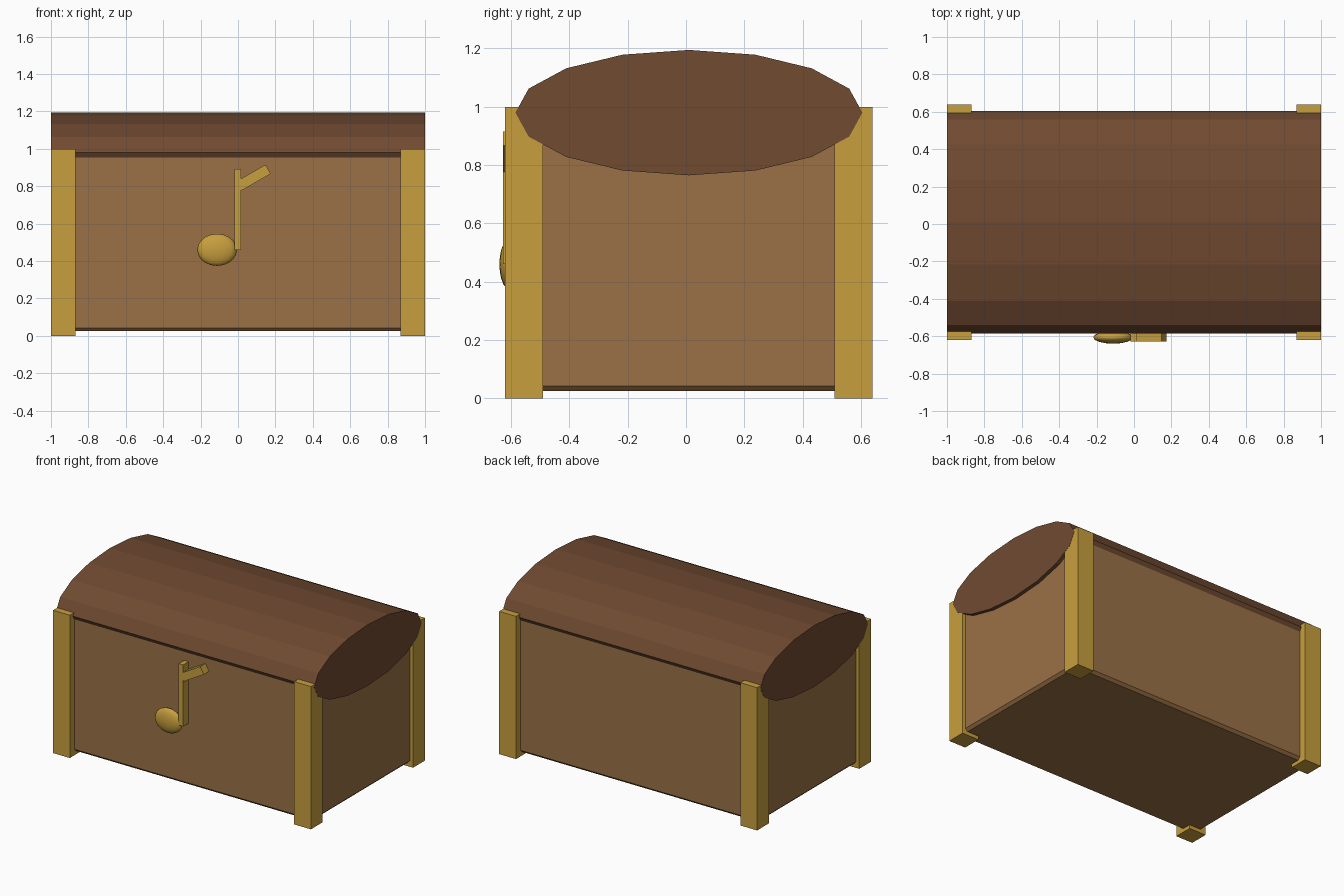
import bpy, math
from mathutils import Vector

if "Cube" in bpy.data.objects:
    bpy.data.objects.remove(bpy.data.objects["Cube"])


def material(name, rgb):
    m = bpy.data.materials.new(name)
    m.diffuse_color = (*rgb, 1)
    m.use_nodes = True
    m.node_tree.nodes["Principled BSDF"].inputs["Base Color"].default_value = m.diffuse_color
    return m


gold = material("gold", (0.578, 0.347, 0.048))
wood = material("light wood", (0.328, 0.165, 0.061))
dark_wood = material("dark wood", (0.162, 0.069, 0.031))


def box(name, centre, size, mat, tilt=0.0):
    bpy.ops.mesh.primitive_cube_add(size=1, location=centre, rotation=(0, tilt, 0))
    ob = bpy.context.object
    ob.name = name
    ob.scale = Vector(size)
    bpy.ops.object.transform_apply(location=False, rotation=False, scale=True)
    ob.data.materials.append(mat)
    return ob


MID = 0.01  # depth centre of the chest

# Chest body with chamfered edges
body = box("chest_body", (0, MID, 0.505), (1.95, 1.16, 0.96), wood)
bevel = body.modifiers.new("chamfer", 'BEVEL')
bevel.width = 0.018
bevel.segments = 1

# Corner posts
for sx, xn in ((-1, "left"), (1, "right")):
    for sy, yn in ((-1, "front"), (1, "back")):
        box(f"{yn}_{xn}_post", (sx * 0.934, MID + sy * 0.565, 0.5),
            (0.13, 0.13, 1.0), gold)

# Lid: a flattened sixteen-sided barrel lying along x
bpy.ops.mesh.primitive_cylinder_add(vertices=16, radius=1, depth=2,
                                    location=(0, MID, 0.98),
                                    rotation=(0, math.pi / 2, 0))
lid = bpy.context.object
lid.name = "lid"
lid.scale = (0.215, 0.595, 1)
bpy.ops.object.transform_apply(location=False, rotation=True, scale=True)
lid.data.materials.append(dark_wood)

# Note-shaped clasp: round head, stem and flag
bpy.ops.mesh.primitive_uv_sphere_add(segments=16, ring_count=10, radius=1,
                                     location=(-0.112, -0.606, 0.46))
head = bpy.context.object
head.name = "clasp_head"
head.scale = (0.106, 0.034, 0.086)
bpy.ops.object.transform_apply(location=False, rotation=False, scale=True)
bpy.ops.object.shade_smooth()
head.data.materials.append(gold)
box("clasp_stem", (-0.002, -0.595, 0.676), (0.035, 0.066, 0.432), gold)
box("clasp_flag", (0.083, -0.595, 0.846), (0.18, 0.066, 0.056), gold,
    tilt=-math.radians(30))
